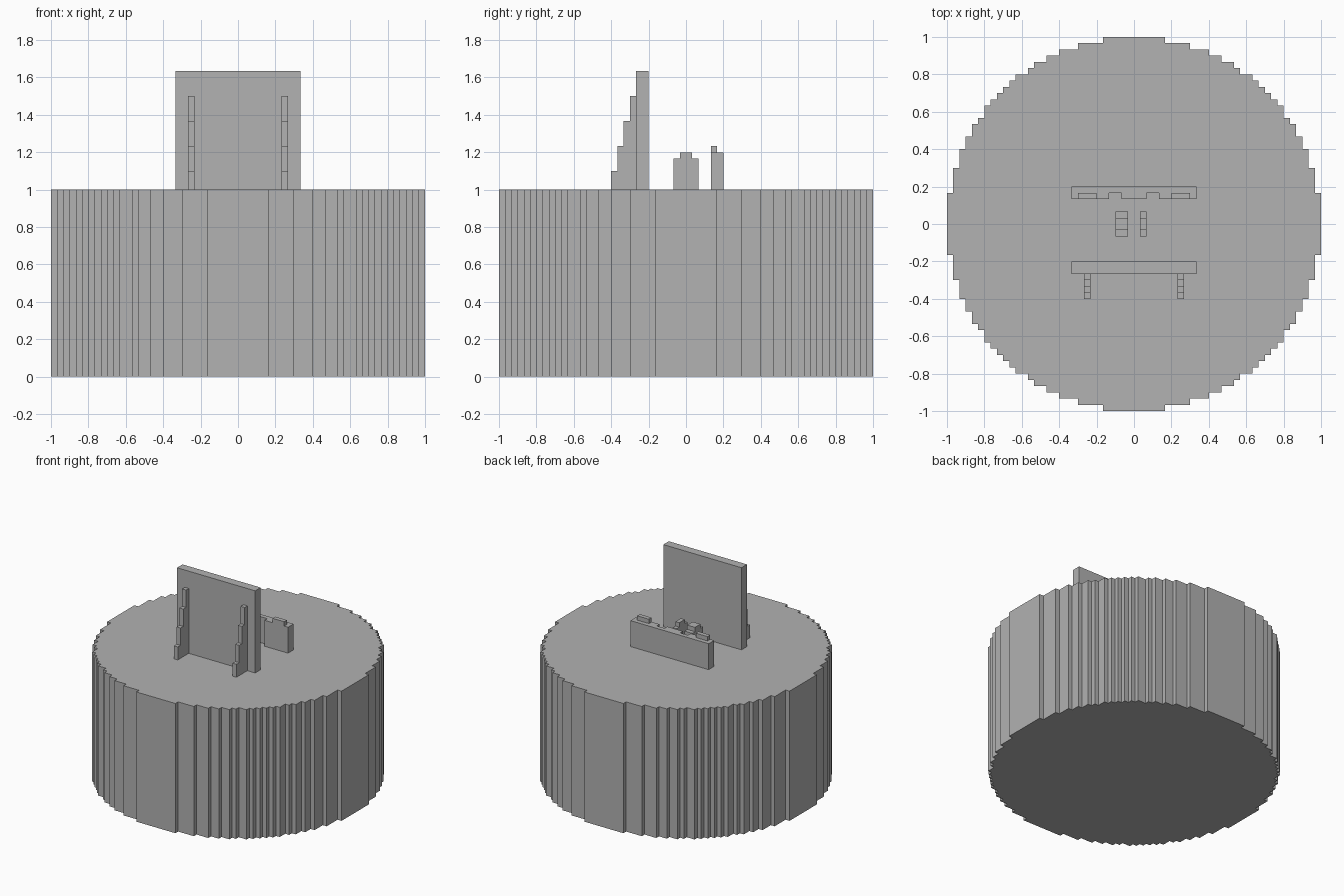
import bpy
import bmesh
import math
from mathutils import Vector

UNIT = 1 / 30        # one grid cell
RADIUS = 30          # base radius in cells
DECK = 30            # height of the base top in cells

if "Cube" in bpy.data.objects:
    bpy.data.objects.remove(bpy.data.objects["Cube"])

grey = bpy.data.materials.new("plain grey")
grey.use_nodes = True
colour = (0.445, 0.445, 0.445, 1)
grey.diffuse_color = colour
grey.node_tree.nodes["Principled BSDF"].inputs["Base Color"].default_value = colour


def prism(name, outline, axis, start, end):
    """Extrude a flat outline, in cells, along x or z."""
    bm = bmesh.new()
    if axis == "z":
        points = [Vector((a, b, start)) for a, b in outline]
        step = Vector((0, 0, end - start))
    else:
        points = [Vector((start, a, b)) for a, b in outline]
        step = Vector((end - start, 0, 0))
    face = bm.faces.new([bm.verts.new(p * UNIT) for p in points])
    extruded = bmesh.ops.extrude_face_region(bm, geom=[face], use_keep_orig=True)
    moved = [g for g in extruded["geom"] if isinstance(g, bmesh.types.BMVert)]
    bmesh.ops.translate(bm, verts=moved, vec=step * UNIT)
    bmesh.ops.recalc_face_normals(bm, faces=bm.faces)
    mesh = bpy.data.meshes.new(name)
    bm.to_mesh(mesh)
    bm.free()
    mesh.materials.append(grey)
    obj = bpy.data.objects.new(name, mesh)
    bpy.context.collection.objects.link(obj)
    return obj


def box(name, x0, x1, y0, y1, z0, z1):
    return prism(name, [(x0, y0), (x1, y0), (x1, y1), (x0, y1)], "z", z0, z1)


def stepped(start, heights):
    """Side outline standing on the deck, one column per height."""
    outline = [(start, DECK)]
    for i, h in enumerate(heights):
        for y in (start + i, start + i + 1):
            if outline[-1] == (y, DECK + h):
                continue
            outline.append((y, DECK + h))
    outline.append((start + len(heights), DECK))
    return outline


# Round base with a stepped rim: one quarter, turned four times
widths = [math.floor(math.sqrt(RADIUS ** 2 - (j + 0.5) ** 2) + 0.5)
          for j in range(RADIUS)]
quarter = []
for j in range(RADIUS - 1):
    if widths[j] != widths[j + 1]:
        quarter += [(widths[j], j + 1), (widths[j + 1], j + 1)]
quarter.append((widths[-1], RADIUS))
rim = []
for turn in range(4):
    rim += quarter
    quarter = [(-y, x) for x, y in quarter]
# drop points shared by neighbouring quarters
rim = list(dict.fromkeys(rim))
prism("round_base", rim, "z", 0, DECK)

# Tall wall and its stepped braces
box("tall_wall", -10, 10, -8, -6, DECK, DECK + 19)
brace = stepped(-12, [3, 7, 11, 15])
for side, x in (("right", -8), ("left", 7)):
    prism(side + "_wall_brace", brace, "x", x, x + 1)

# Two small stepped blocks in the middle
block = stepped(-2, [5, 6, 6, 5])
prism("wide_middle_block", block, "x", -3, -1)
prism("narrow_middle_block", block, "x", 1, 2)

# Low back panel with two slots on its inner side and raised pads
half = [(2, 4), (2, 5), (4, 5), (4, 4), (10, 4), (10, 6)]
panel = half + [(-x, y) for x, y in reversed(half)]
prism("low_panel", panel, "z", DECK, DECK + 6)
for side, x in (("right", -9), ("left", 6)):
    box(side + "_panel_pad", x, x + 3, 4, 5, DECK + 6, DECK + 7)
